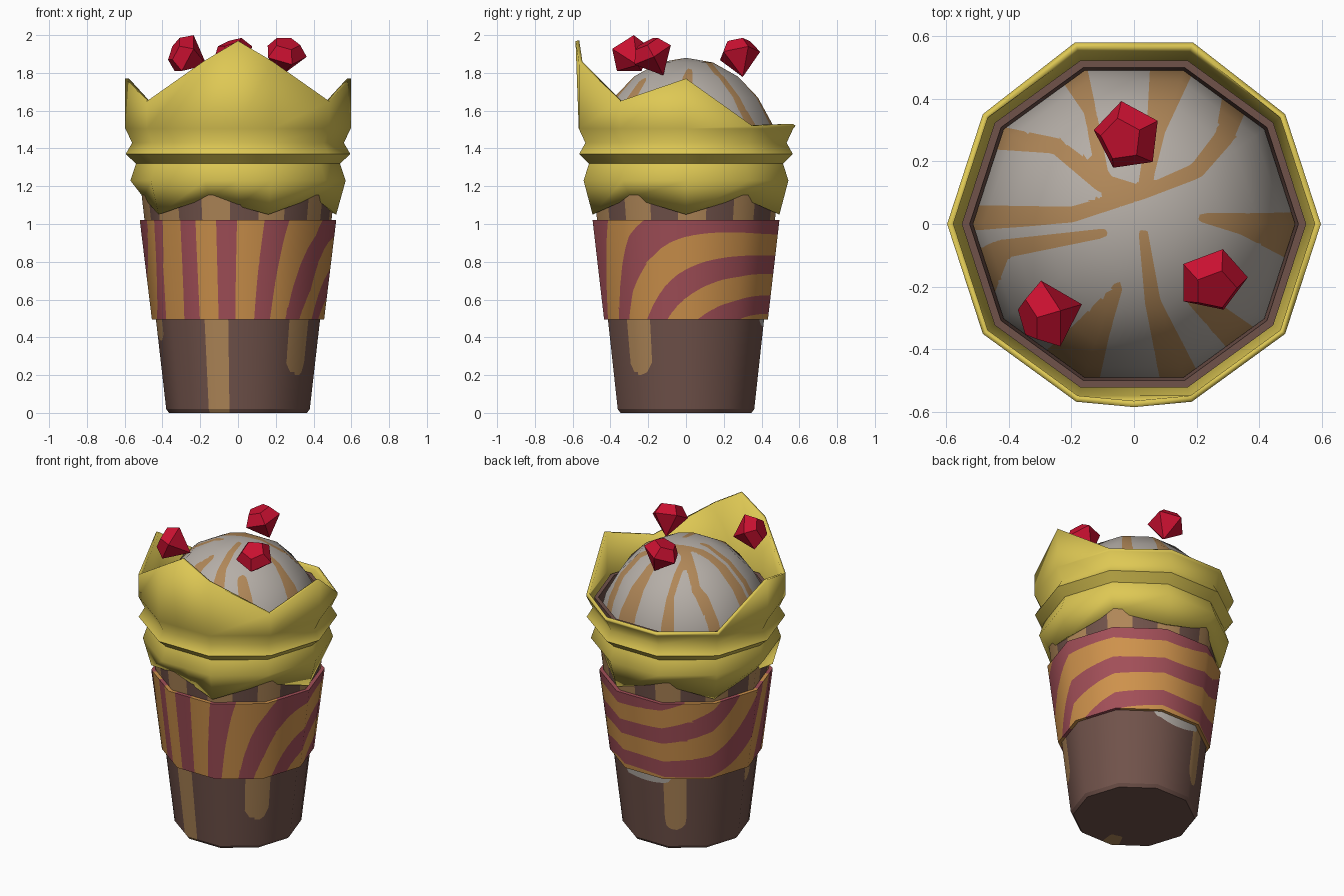
import bpy, bmesh, math
from mathutils import Vector

if "Cube" in bpy.data.objects:
    bpy.data.objects.remove(bpy.data.objects["Cube"])

SIDES = 10


def material(name, rgb):
    m = bpy.data.materials.new(name)
    m.diffuse_color = [((c / 255 + 0.055) / 1.055) ** 2.4 for c in rgb] + [1]
    m.use_nodes = True
    m.node_tree.nodes["Principled BSDF"].inputs["Base Color"].default_value = m.diffuse_color
    return m


BROWN = material("chocolate brown", (112, 82, 74))
CARAMEL = material("caramel tan", (176, 135, 88))
CREAM = material("cream grey", (181, 174, 167))
ORANGE = material("sleeve orange", (206, 146, 76))
RED = material("sleeve red", (162, 79, 88))
GOLD = material("gold yellow", (222, 200, 84))
RUBY = material("ruby red", (200, 16, 48))


def corner(k, r, z):
    a = 2 * math.pi * k / SIDES
    return Vector((r * math.cos(a), r * math.sin(a), z))


def lathe(profile, step):
    """Ten-sided lathe of (radius, z) points with finely divided flat panels."""
    bm, rows, m = bmesh.new(), [], 8
    for (r0, z0), (r1, z1) in zip(profile, profile[1:]):
        n = max(1, math.ceil(math.hypot(r1 - r0, z1 - z0) / step))
        rows += [(r0 + (r1 - r0) * i / n, z0 + (z1 - z0) * i / n) for i in range(n)]
    rows.append(profile[-1])
    grid = [[bm.verts.new(corner(k, r, z).lerp(corner(k + 1, r, z), j / m))
             for k in range(SIDES) for j in range(m)] for r, z in rows]
    for a, b in zip(grid, grid[1:]):
        for i in range(len(a)):
            j = (i + 1) % len(a)
            bm.faces.new((a[i], a[j], b[j], b[i]))
    bmesh.ops.remove_doubles(bm, verts=bm.verts, dist=1e-5)
    return bm


def paint(bm, field, index):
    """Cut the faces along field = 0 and colour the positive side."""
    bmesh.ops.triangulate(bm, faces=bm.faces)
    val = {v: field(v.co) for v in bm.verts}
    new = set()
    for e in list(bm.edges):
        v, w = e.verts
        a, b = val[v], val[w]
        if a * b < 0 and 0.02 < a / (a - b) < 0.98:
            n = bmesh.utils.edge_split(e, v, a / (a - b))[1]
            val[n] = 0
            new.add(n)
    for f in list(bm.faces):
        cut = [v for v in f.verts if v in new]
        if len(cut) == 2:
            bmesh.utils.face_split(f, cut[0], cut[1])
    for f in bm.faces:
        if sum(val[v] for v in f.verts) > 0:
            f.material_index = index


def finish(name, bm, mats, normal=None):
    me = bpy.data.meshes.new(name)
    bm.to_mesh(me)
    bm.free()
    for m in mats:
        me.materials.append(m)
    ob = bpy.data.objects.new(name, me)
    bpy.context.collection.objects.link(ob)
    if normal:
        me.shade_smooth()
        me.normals_split_custom_set([normal(me.vertices[me.loops[i].vertex_index].co, p.normal)
                                     for p in me.polygons for i in p.loop_indices])
    return ob


def round_normal(co, fn):
    """Smooth around the axis, flat on the rims."""
    h = Vector((co.x, co.y, 0))
    if abs(fn.z) > 0.8 or h.length < 1e-4:
        return fn.copy()
    h.normalize()
    if h.dot(fn) < 0:
        h.negate()
    return (h * math.sqrt(1 - fn.z ** 2) + Vector((0, 0, fn.z))).normalized()


def arc(co, degrees):
    """Distance around the cup from a given direction."""
    d = math.atan2(co.y, co.x) - math.radians(degrees)
    return 0.42 * abs((d + math.pi) % (2 * math.pi) - math.pi)


# Cup with caramel drips and a cream patch
DRIPS = [(-106, 0.065, -0.5), (-38, 0.08, 0.2), (116, 0.07, 0.13), (187, 0.05, 0.38)]


def drips(co):
    run = max(w - math.hypot(arc(co, a), max(0, end + w - co.z)) for a, w, end in DRIPS)
    run = min(run, math.hypot(co.x, co.y) - 0.25)
    lobes = 0.03 * math.cos(10 * (math.atan2(co.y, co.x) + math.radians(104)))
    return max(min(run, 1.0 - co.z), min(lobes, co.z - 0.95, 1.35 - co.z))


def cream_patch(co):
    return 1 - math.hypot(arc(co, 90) / 0.19, (co.z - 0.5) / 0.06)


bm = lathe([(0, 0), (0.365, 0), (0.38, 0.02), (0.55, 1.5), (0.525, 1.5), (0.515, 1.38)], 0.05)
paint(bm, drips, 1)
paint(bm, cream_patch, 2)
finish("cup", bm, [BROWN, CARAMEL, CREAM], round_normal)


# Sleeve with swirling stripes: upright at the front, level at the back
def stripes(co):
    phi = math.atan2(co.y, co.x) + math.pi / 2
    level = (1 - math.cos(phi + 0.3)) / 2
    p = 7 * (phi + math.sin(phi + 0.3)) / (2 * math.pi) - (co.z - 0.76) * level / 0.21
    return math.cos(2 * math.pi * (p - 0.05)) - 0.1


bm = lathe([(0.43, 0.495), (0.456, 0.495), (0.52, 1.02), (0.49, 1.02)], 0.035)
paint(bm, stripes, 1)
finish("sleeve", bm, [ORANGE, RED], round_normal)

# Ice cream dome with caramel drizzle: x, y, half width along each strand
STRANDS = [
    [(0.03, 0.1, 0.02), (0.07, 0.3, 0.03), (0.12, 0.5, 0.07)],
    [(0.03, 0.1, 0.02), (0.2, 0.17, 0.025), (0.29, 0.28, 0.03), (0.34, 0.45, 0.05)],
    [(0.22, 0.02, 0.015), (0.35, 0.0, 0.035), (0.52, -0.04, 0.08)],
    [(0.2, -0.24, 0.03), (0.38, -0.4, 0.06)],
    [(0.03, -0.03, 0.015), (0.06, -0.25, 0.025), (0.14, -0.48, 0.06)],
    [(-0.05, -0.2, 0.015), (-0.12, -0.32, 0.05), (-0.2, -0.46, 0.1)],
    [(0.03, 0.1, 0.02), (-0.2, 0.03, 0.025), (-0.5, 0.02, 0.04)],
    [(-0.1, -0.03, 0.015), (-0.42, -0.08, 0.03), (-0.5, -0.16, 0.08)],
    [(0.03, 0.1, 0.02), (-0.1, 0.13, 0.03), (-0.25, 0.25, 0.025), (-0.47, 0.28, 0.04)],
    [(-0.1, 0.15, 0.02), (-0.14, 0.36, 0.02), (-0.2, 0.5, 0.05)],
]


def drizzle(co):
    best = -1
    for strand in STRANDS:
        for (x0, y0, w0), (x1, y1, w1) in zip(strand, strand[1:]):
            dx, dy = x1 - x0, y1 - y0
            t = ((co.x - x0) * dx + (co.y - y0) * dy) / (dx * dx + dy * dy)
            t = min(1, max(0, t))
            d = math.hypot(co.x - x0 - t * dx, co.y - y0 - t * dy)
            best = max(best, w0 + t * (w1 - w0) - d)
    return best


bm = lathe([(0.515, 1.4), (0.48, 1.53), (0.4, 1.67), (0.29, 1.78), (0.15, 1.855), (0, 1.88)], 0.03)
paint(bm, drizzle, 1)
finish("ice_cream_dome", bm, [CREAM, CARAMEL],
       lambda co, fn: Vector((co.x / 0.265, co.y / 0.265, (co.z - 1.36) / 0.27)).normalized())

# Gold wrap: zigzag hem, two folds and a crown rim rising to a front point
TOPS = [1.77, 1.52, 1.52, 1.52, 1.52, 1.77, 1.65, 1.86, 1.86, 1.65]
BANDS = [(0.57, 1.23), (0.54, 1.32), (0.595, 1.37), (0.56, 1.43), (0.597, 1.505)]
bm = bmesh.new()
columns = []
for k in [0, 1, 2, 3, 4, 5, 6, 7, 7.5, 8, 9]:
    mid = k == 7.5
    shrink = math.cos(math.pi / SIDES) if mid else 1
    hem = (0.5, 1.095) if mid else (0.5, 1.14) if k % 2 else (0.52, 1.05)
    top = (0.585, 1.97) if mid else (0.61 if k in (2, 3) else 0.597, TOPS[int(k)])
    points = [(r * shrink, z) for r, z in [hem] + BANDS] + [top]
    columns.append([bm.verts.new(corner(k, r, z)) for r, z in points])
for i, a in enumerate(columns):
    b = columns[(i + 1) % len(columns)]
    for j in range(len(a) - 1):
        bm.faces.new((a[j], b[j], b[j + 1], a[j + 1]))
wrap = finish("gold_wrap", bm, [GOLD])
mod = wrap.modifiers.new("thickness", "SOLIDIFY")
mod.thickness, mod.offset = 0.02, -1
bpy.context.view_layer.objects.active = wrap
wrap.select_set(True)
bpy.ops.object.shade_smooth_by_angle(angle=math.radians(60))


# Cut gems: five-sided point, girdle and table
def gem(name, centre, point_dir, spin):
    bm = bmesh.new()
    rings = []
    for r, z in ((0.115, 0), (0.07, -0.065)):
        rings.append([bm.verts.new((r * math.cos(spin + i * 1.2566), r * math.sin(spin + i * 1.2566), z))
                      for i in range(5)])
    tip = bm.verts.new((0, 0, 0.13))
    girdle, table = rings
    for i in range(5):
        j = (i + 1) % 5
        bm.faces.new((girdle[i], girdle[j], tip))
        bm.faces.new((table[i], table[j], girdle[j], girdle[i]))
    bm.faces.new(table[::-1])
    ob = finish(name, bm, [RUBY])
    ob.location = centre
    ob.rotation_mode = "QUATERNION"
    ob.rotation_quaternion = Vector(point_dir).to_track_quat("Z", "Y")


gem("gem_back", (-0.02, 0.28, 1.9), (0.3, 0.15, -0.9), 0.3)
gem("gem_right", (0.25, -0.18, 1.9), (-0.15, 0.45, -0.85), 0.9)
gem("gem_left", (-0.28, -0.29, 1.895), (0.85, 0.25, -0.4), math.pi / 2)
